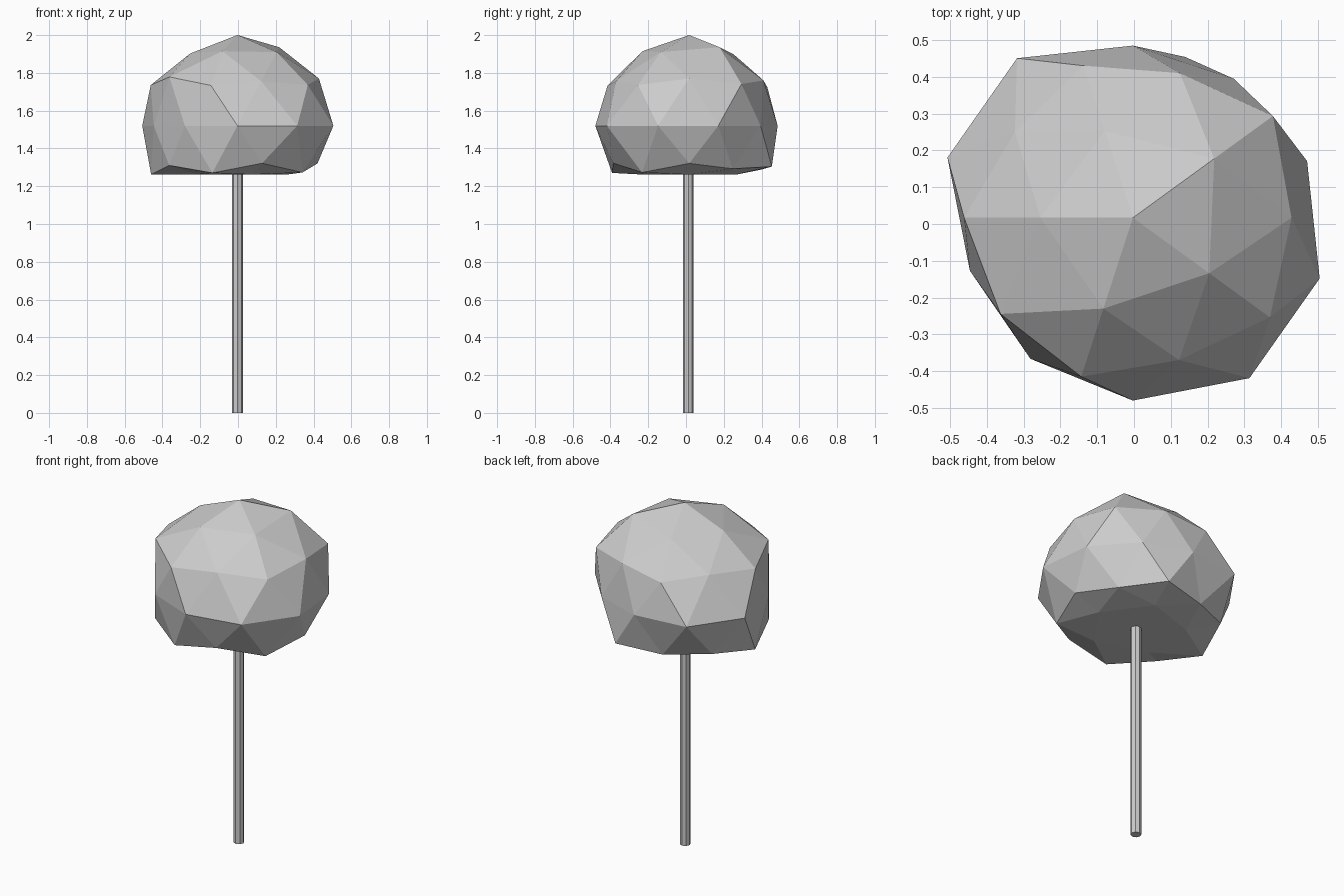
import bpy, bmesh, math
from mathutils import Matrix

if "Cube" in bpy.data.objects:
    bpy.data.objects.remove(bpy.data.objects["Cube"])

CX, CY, CZ = -0.003, 0.017, 1.52   # crown centre
SQUASH, FLOOR = 0.94, 1.262        # vertical squash and flat underside height

# Radius of each ring of the crown: (unit height, first angle, radii going round)
RINGS = [
    (1.0, 0, [0.511]),
    (0.851, 36, [0.52, 0.472, 0.478, 0.494, 0.488]),
    (0.526, 0, [0.507, 0.486, 0.466, 0.523, 0.478]),
    (0.447, 36, [0.526, 0.486, 0.513, 0.508, 0.515]),
    (0.0, 18, [0.498, 0.467, 0.468, 0.536, 0.53,
               0.466, 0.474, 0.497, 0.539, 0.534]),
    (-0.447, 0, [0.474, 0.514, 0.5, 0.499, 0.472]),
    (-0.526, 36, [0.46, 0.47, 0.537, 0.505, 0.5]),
    (-0.851, 0, [0.5] * 5),
    (-1.0, 0, [0.5]),
]


def add_object(name, bm):
    mesh = bpy.data.meshes.new(name)
    bm.to_mesh(mesh)
    bm.free()
    obj = bpy.data.objects.new(name, mesh)
    bpy.context.collection.objects.link(obj)
    return obj


def crown_radius(co):
    _, start, radii = min(RINGS, key=lambda r: abs(r[0] - co.z))
    turn = math.degrees(math.atan2(co.y, co.x)) - start
    return radii[round(turn * len(radii) / 360) % len(radii)]


# Crown: faceted ball with uneven radii and a flattened underside
bm = bmesh.new()
bmesh.ops.create_icosphere(bm, subdivisions=2, radius=1,
                           matrix=Matrix.Rotation(math.pi, 4, 'Z'))
for v in bm.verts:
    r = crown_radius(v.co)
    x, y, z = v.co * r
    v.co = (CX + x, CY + y, max(CZ + z * SQUASH, FLOOR))
add_object("tree_crown", bm)

# Trunk: thin eight-sided pole running up into the crown
bm = bmesh.new()
bmesh.ops.create_cone(bm, cap_ends=True, segments=8, radius1=0.029, radius2=0.029,
                      depth=1.5, matrix=Matrix.Translation((CX, 0.012, 0.75)))
add_object("tree_trunk", bm)
